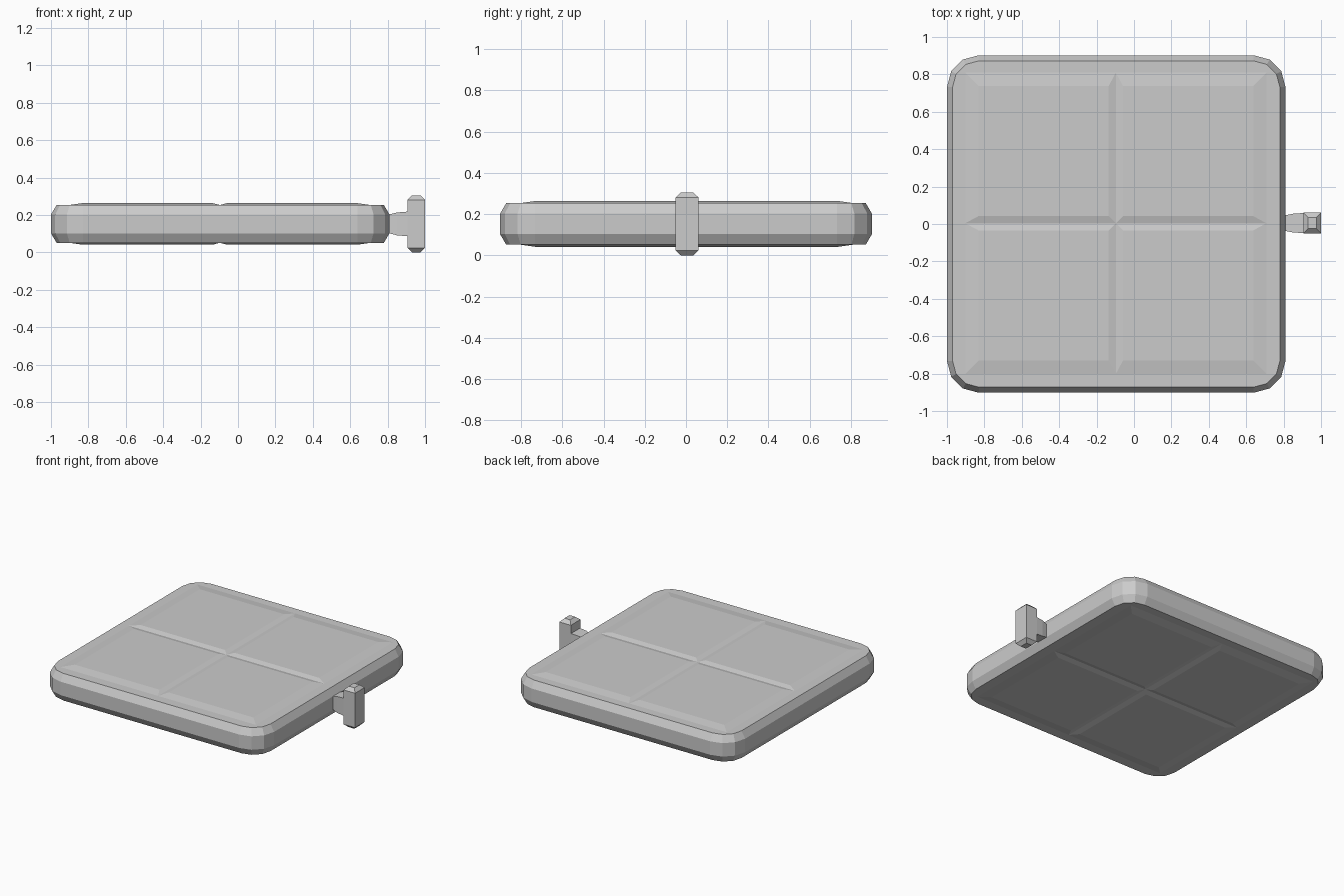
import bpy, bmesh, math

if "Cube" in bpy.data.objects:
    bpy.data.objects.remove(bpy.data.objects["Cube"])

MID_Z = 0.1525
BODY_X = -0.095


def loft(name, rings, location, caps=(True, True)):
    """Skin a stack of matching closed rings, optionally capping each end."""
    bm = bmesh.new()
    loops = [[bm.verts.new(p) for p in ring] for ring in rings]
    for a, b in zip(loops, loops[1:]):
        for i in range(len(a)):
            j = (i + 1) % len(a)
            bm.faces.new((a[i], a[j], b[j], b[i]))
    if caps[0]:
        bm.faces.new(loops[0][::-1])
    if caps[1]:
        bm.faces.new(loops[-1])
    mesh = bpy.data.meshes.new(name)
    bm.to_mesh(mesh)
    bm.free()
    obj = bpy.data.objects.new(name, mesh)
    obj.location = location
    bpy.context.collection.objects.link(obj)
    return obj


def rounded_rect(hx, hy, radius, z, inset):
    """Rounded rectangle with three segments per corner."""
    pts = []
    r = radius - inset
    for k, (sx, sy) in enumerate([(1, 1), (-1, 1), (-1, -1), (1, -1)]):
        for s in range(4):
            a = math.radians(90 * k + 30 * s)
            pts.append((sx * (hx - radius) + r * math.cos(a),
                        sy * (hy - radius) + r * math.sin(a), z))
    return pts


def rect(x0, x1, y0, y1, z):
    return [(x0, y0, z), (x1, y0, z), (x1, y1, z), (x0, y1, z)]


# Main slab with chamfered rim
levels = [(-0.101, 0.03), (-0.05, 0), (0.05, 0), (0.101, 0.03)]
loft("slab", [rounded_rect(0.905, 0.902, 0.17, z, i) for z, i in levels],
     (BODY_X, 0, MID_Z))

# Shallow raised panels: one quarter mirrored to all quarters and both faces;
# their inner slopes meet as the cross-shaped groove
panel = loft("raised_panels",
             [rect(0, 0.805, 0, 0.805, 0.101),
              rect(0.038, 0.735, 0.038, 0.735, 0.111)],
             (BODY_X - 0.002, 0.004, MID_Z), caps=(False, True))
mirror = panel.modifiers.new("mirror", 'MIRROR')
mirror.use_axis = (True, True, True)
mirror.use_mirror_merge = False

# Flared neck joining slab and pull post
neck = [(0.80, 0.040, 0.048), (0.85, 0.050, 0.061), (0.91, 0.054, 0.066)]
loft("handle_neck",
     [[(x, -w, -h), (x, w, -h), (x, w, h), (x, -w, h)] for x, w, h in neck],
     (0, 0.005, MID_Z))

# Upright pull post with tapered ends
post = [(-0.1525, 0.023, 0.03), (-0.128, 0.047, 0.056),
        (0.128, 0.047, 0.056), (0.1525, 0.023, 0.03)]
loft("handle_post", [rect(-w, w, -d, d, z) for z, w, d in post],
     (0.953, 0.005, MID_Z))
